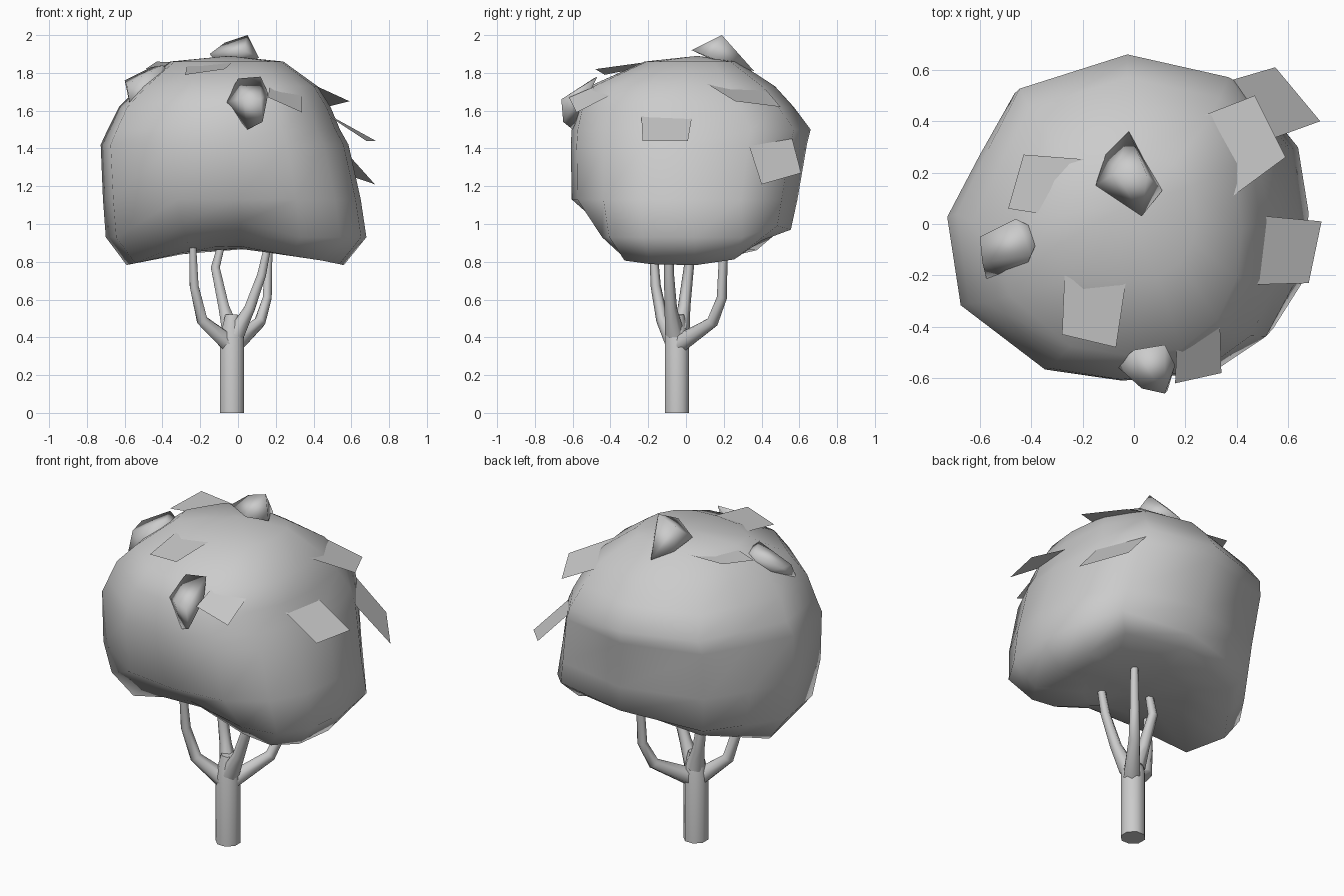
import bpy, bmesh, math
from mathutils import Vector

if "Cube" in bpy.data.objects:
    bpy.data.objects.remove(bpy.data.objects["Cube"])


def finish(name, bm, angle=180):
    bmesh.ops.recalc_face_normals(bm, faces=bm.faces)
    me = bpy.data.meshes.new(name)
    bm.to_mesh(me)
    bm.free()
    ob = bpy.data.objects.new(name, me)
    bpy.context.collection.objects.link(ob)
    bpy.ops.object.select_all(action='DESELECT')
    ob.select_set(True)
    bpy.context.view_layer.objects.active = ob
    bpy.ops.object.shade_smooth_by_angle(angle=math.radians(angle))
    return ob


def bridge(bm, rings):
    for a, b in zip(rings, rings[1:]):
        n = len(a)
        for i in range(n):
            bm.faces.new((a[i], a[(i + 1) % n], b[(i + 1) % n], b[i]))


def tube(name, path, radii, sides=8):
    pts = [Vector(p) for p in path]
    bm, rings = bmesh.new(), []
    for i, p in enumerate(pts):
        d = (pts[min(i + 1, len(pts) - 1)] - pts[max(i - 1, 0)]).normalized()
        u = Vector((0, 1, 0)).cross(d).normalized()
        v = d.cross(u)
        rings.append([bm.verts.new(p + radii[i] * (u * math.cos(t) + v * math.sin(t)))
                      for t in (math.tau * (k + .5) / sides for k in range(sides))])
    bridge(bm, rings)
    bm.faces.new(rings[0])
    bm.faces.new(rings[-1])
    finish(name, bm, 75)


# Trunk and four branches
tube("trunk", [(-.032, -.047, 0), (-.032, -.047, .4), (-.03, -.047, .52)], [.069, .069, .04])
branches = [
    [(-.05, -.06, .37), (-.19, -.125, .49), (-.232, -.16, .67), (-.24, -.175, .89)],
    [(-.04, -.03, .44), (-.075, -.01, .56), (-.12, .015, .77), (-.08, .02, .92)],
    [(-.01, -.06, .42), (.06, -.08, .55), (.125, -.09, .73), (.165, -.09, .92)],
    [(-.01, -.03, .37), (.115, .14, .48), (.155, .19, .61), (.165, .2, .92)],
]
for i, path in enumerate(branches):
    tube(f"branch_{i + 1}", path, [.052, .033, .027, .021], 6)

# Canopy: plan outline (unit) lofted through rings of (z, xmin, xmax, ymin, ymax)
outline = [(1, 0), (.94, .5), (.72, .86), (.08, 1), (-.6, .79), (-.81, .4),
           (-1, .02), (-.92, -.53), (-.42, -.93), (.04, -1), (.5, -.95), (.8, -.72), (.96, -.38)]
levels = [(.85, -.30, .30, -.22, .30), (.85, -.59, .56, -.36, .46), (.93, -.70, .68, -.47, .555),
          (1.13, -.715, .65, -.605, .59), (1.42, -.727, .585, -.61, .64), (1.5, -.69, .54, -.605, .66),
          (1.62, -.63, .49, -.575, .57), (1.73, -.52, .42, -.51, .47), (1.86, -.36, .24, -.22, .27)]
lift = {2: .06, 3: .04, 8: .07, 9: .08}      # underside rises at these outline points
bm, rings = bmesh.new(), []
for k, (z, x0, x1, y0, y1) in enumerate(levels):
    ring = []
    for j, (u, v) in enumerate(outline):
        dz = -.068 * u * u + .045 * max(v, 0) if k == 1 else 0
        if k < 3:
            dz += lift.get(j, 0) * (.4, 1, 1)[k]
        bulge = 0                            # lower front corners push out
        if k in (1, 2) and v < 0:
            bulge = -.08 if u > .7 else -.04 if u < -.9 else 0
        ring.append(bm.verts.new(((x0 + x1) / 2 + u * (x1 - x0) / 2,
                                  (y0 + y1) / 2 + v * (y1 - y0) / 2 + bulge, z + dz)))
    rings.append(ring)
bridge(bm, rings)
for ring, tip in ((rings[0], (0, 0, .87)), (rings[-1], (-.05, .06, 1.89))):
    c = bm.verts.new(tip)
    for a, b in zip(ring, ring[1:] + ring[:1]):
        bm.faces.new((a, b, c))
canopy = finish("canopy", bm)
bpy.context.view_layer.update()

# Loose flat leaves: first and last corners lie on the canopy surface
leaves = [
    [(-.28, -.20, 1.87), (-.28, -.43, 1.79), (-.07, -.48, 1.82), (-.03, -.22, 1.90)],
    [(-.18, .28, 1.89), (-.43, .27, 1.86), (-.49, .06, 1.82), (-.24, .02, 1.88)],
    [(.24, .44, 1.78), (.47, .50, 1.62), (.59, .26, 1.65), (.38, .10, 1.76)],
    [(.50, .03, 1.56), (.73, .01, 1.44), (.68, -.23, 1.44), (.48, -.24, 1.58)],
    [(.38, .57, 1.46), (.55, .61, 1.27), (.725, .40, 1.21), (.55, .34, 1.42)],
    [(.17, -.42, 1.76), (.16, -.62, 1.67), (.34, -.58, 1.59), (.34, -.40, 1.69)],
]
for i, quad in enumerate(leaves):
    pts = [Vector(p) for p in quad]
    for j in (0, 3):
        _, loc, nor, _ = canopy.closest_point_on_mesh(pts[j])
        pts[j] = loc - nor * .004
    bm = bmesh.new()
    bm.faces.new([bm.verts.new(p) for p in pts])
    finish(f"leaf_{i + 1}", bm)

# Small faceted leaf clumps
clumps = [
    [(-.02, .36, 1.81), (.11, .13, 1.88), (.03, .03, 1.92), (-.15, .15, 1.90),
     (-.11, .27, 1.85), (.05, .19, 2.0), (-.07, .20, 1.96), (0, .18, 1.85)],
    [(-.60, -.05, 1.76), (-.46, .02, 1.83), (-.36, -.03, 1.80), (-.40, -.12, 1.84),
     (-.45, -.24, 1.66), (-.57, -.23, 1.62), (-.59, -.15, 1.74), (-.45, -.05, 1.68)],
    [(-.07, -.55, 1.64), (0, -.49, 1.77), (.12, -.47, 1.78), (.16, -.55, 1.69),
     (.13, -.65, 1.54), (.05, -.60, 1.50), (.03, -.64, 1.67), (.12, -.66, 1.66)],
]
for i, pts in enumerate(clumps):
    bm = bmesh.new()
    vs = [bm.verts.new(p) for p in pts]
    bmesh.ops.convex_hull(bm, input=vs)
    finish(f"leaf_clump_{i + 1}", bm)
